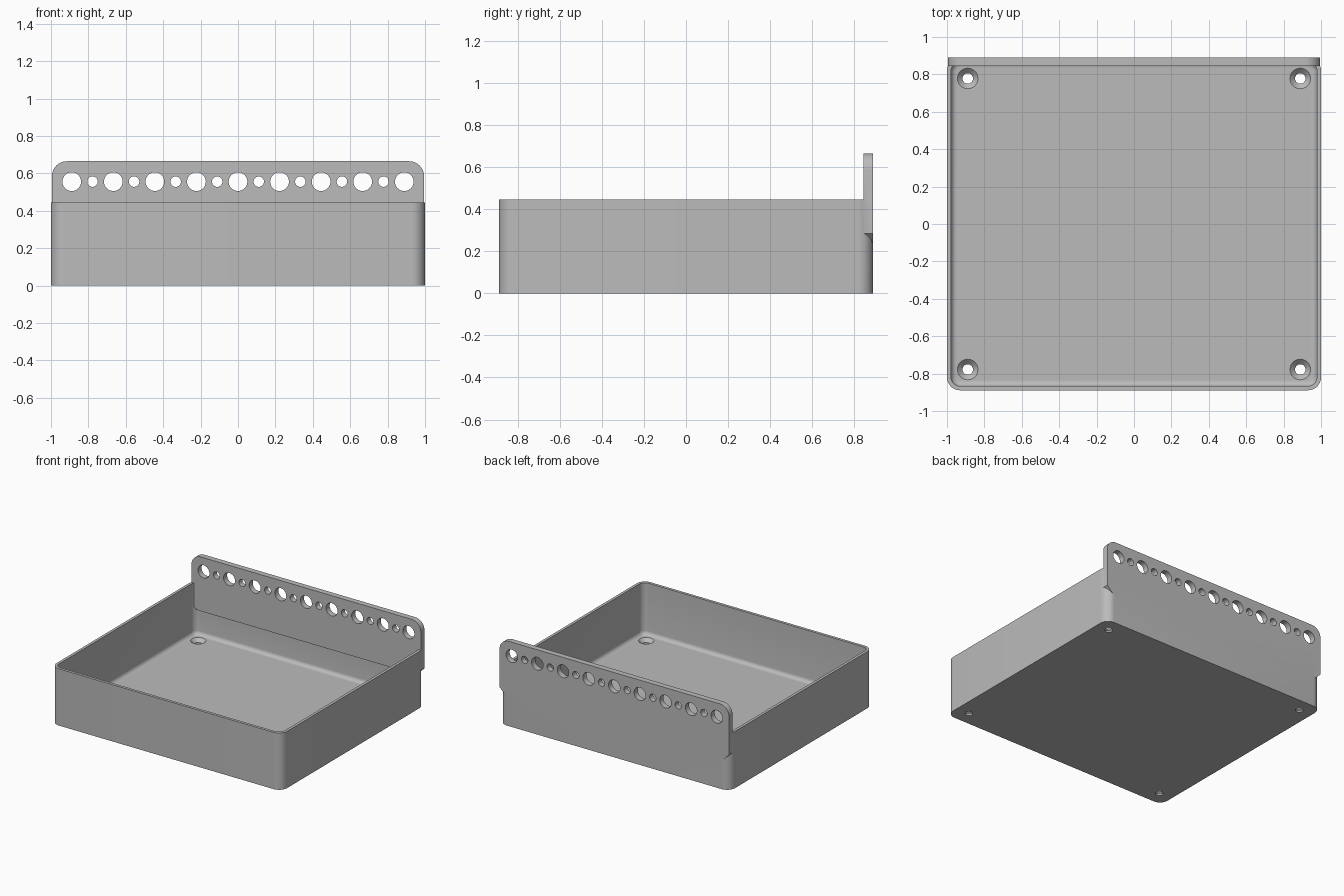
import bpy, bmesh, math
from mathutils import Matrix

cube = bpy.data.objects.get("Cube")
if cube:
    bpy.data.objects.remove(cube, do_unlink=True)

HX, HY, HEIGHT = 1.0, 0.889, 0.445      # tray half sizes and wall height
RADIUS, WALL, FLOOR, FILLET = 0.07, 0.022, 0.04, 0.03
PLATE_HX, PLATE_THICK = 0.995, 0.045
PLATE_LOW, PLATE_TOP, PLATE_RADIUS = 0.24, 0.665, 0.08

grey = bpy.data.materials.new("Grey plastic")
grey.use_nodes = True
colour = (0.5, 0.5, 0.5, 1)
grey.diffuse_color = colour
grey.node_tree.nodes["Principled BSDF"].inputs["Base Color"].default_value = colour


def arc(cx, cy, r, start, steps=10):
    """Quarter circle, counter-clockwise from the start angle."""
    angles = [start + math.pi / 2 * i / steps for i in range(steps + 1)]
    return [(cx + r * math.cos(a), cy + r * math.sin(a)) for a in angles]


def rounded_rect(inset):
    x, y, r = HX - RADIUS, HY - RADIUS, RADIUS - inset
    pts = []
    for i, (sx, sy) in enumerate([(1, 1), (-1, 1), (-1, -1), (1, -1)]):
        pts += arc(sx * x, sy * y, r, i * math.pi / 2)
    return pts


def make_object(name, bm):
    bmesh.ops.recalc_face_normals(bm, faces=bm.faces)
    mesh = bpy.data.meshes.new(name)
    bm.to_mesh(mesh)
    bm.free()
    mesh.materials.append(grey)
    obj = bpy.data.objects.new(name, mesh)
    bpy.context.collection.objects.link(obj)
    return obj


def loft(name, rings):
    """Skin a stack of equal rings and cap both ends."""
    bm = bmesh.new()
    loops = [[bm.verts.new(p) for p in ring] for ring in rings]
    for a, b in zip(loops, loops[1:]):
        for i in range(len(a)):
            j = (i + 1) % len(a)
            bm.faces.new((a[i], a[j], b[j], b[i]))
    bm.faces.new(loops[0])
    bm.faces.new(loops[-1])
    return make_object(name, bm)


def add_cone(bm, r1, r2, depth, matrix):
    bmesh.ops.create_cone(bm, cap_ends=True, segments=32, radius1=r1,
                          radius2=r2, depth=depth, matrix=matrix)


def combine(target, other, operation):
    """Apply a boolean and discard the second object."""
    mod = target.modifiers.new(operation.title(), "BOOLEAN")
    mod.operation, mod.object, mod.solver = operation, other, "EXACT"
    bpy.context.view_layer.objects.active = target
    bpy.ops.object.modifier_apply(modifier=mod.name)
    bpy.data.objects.remove(other, do_unlink=True)


# Open tray: outer wall, rim, inner wall and filleted floor
sections = [(0, 0), (0, HEIGHT), (WALL, HEIGHT)]
for i in range(7):
    a = math.pi / 2 * i / 6
    sections.append((WALL + FILLET * (1 - math.cos(a)),
                     FLOOR + FILLET * (1 - math.sin(a))))
tray = loft("tray", [[(x, y, z) for x, y in rounded_rect(inset)]
                     for inset, z in sections])

# Back plate: round top corners and chamfered lower corners
right = [(PLATE_HX - PLATE_THICK, PLATE_LOW), (PLATE_HX, PLATE_LOW + PLATE_THICK)]
right += arc(PLATE_HX - PLATE_RADIUS, PLATE_TOP - PLATE_RADIUS, PLATE_RADIUS, 0)
outline = right + [(-x, z) for x, z in reversed(right)]
plate = loft("back_plate", [[(x, y, z) for x, z in outline]
                            for y in (HY - PLATE_THICK, HY)])

# Alternating large and small round holes in the plate
bm = bmesh.new()
turn = Matrix.Rotation(math.pi / 2, 4, "X")
for i in range(17):
    r = 0.028 if i % 2 else 0.05
    add_cone(bm, r, r, 0.3, Matrix.Translation(((i - 8) / 9, HY, 0.556)) @ turn)
combine(plate, make_object("plate_holes", bm), "DIFFERENCE")
combine(tray, plate, "UNION")

# Countersunk screw holes in the floor corners
for countersunk in (False, True):
    bm = bmesh.new()
    for sx in (-1, 1):
        for sy in (-1, 1):
            x, y = sx * 0.889, sy * 0.778
            if countersunk:
                add_cone(bm, 0.025, 0.058, 0.033,
                         Matrix.Translation((x, y, FLOOR - 0.0135)))
            else:
                add_cone(bm, 0.028, 0.028, 0.2, Matrix.Translation((x, y, 0)))
    combine(tray, make_object("screw_holes", bm), "DIFFERENCE")

bpy.ops.object.select_all(action="DESELECT")
tray.select_set(True)
bpy.context.view_layer.objects.active = tray
bpy.ops.object.shade_smooth_by_angle(angle=math.radians(30))
